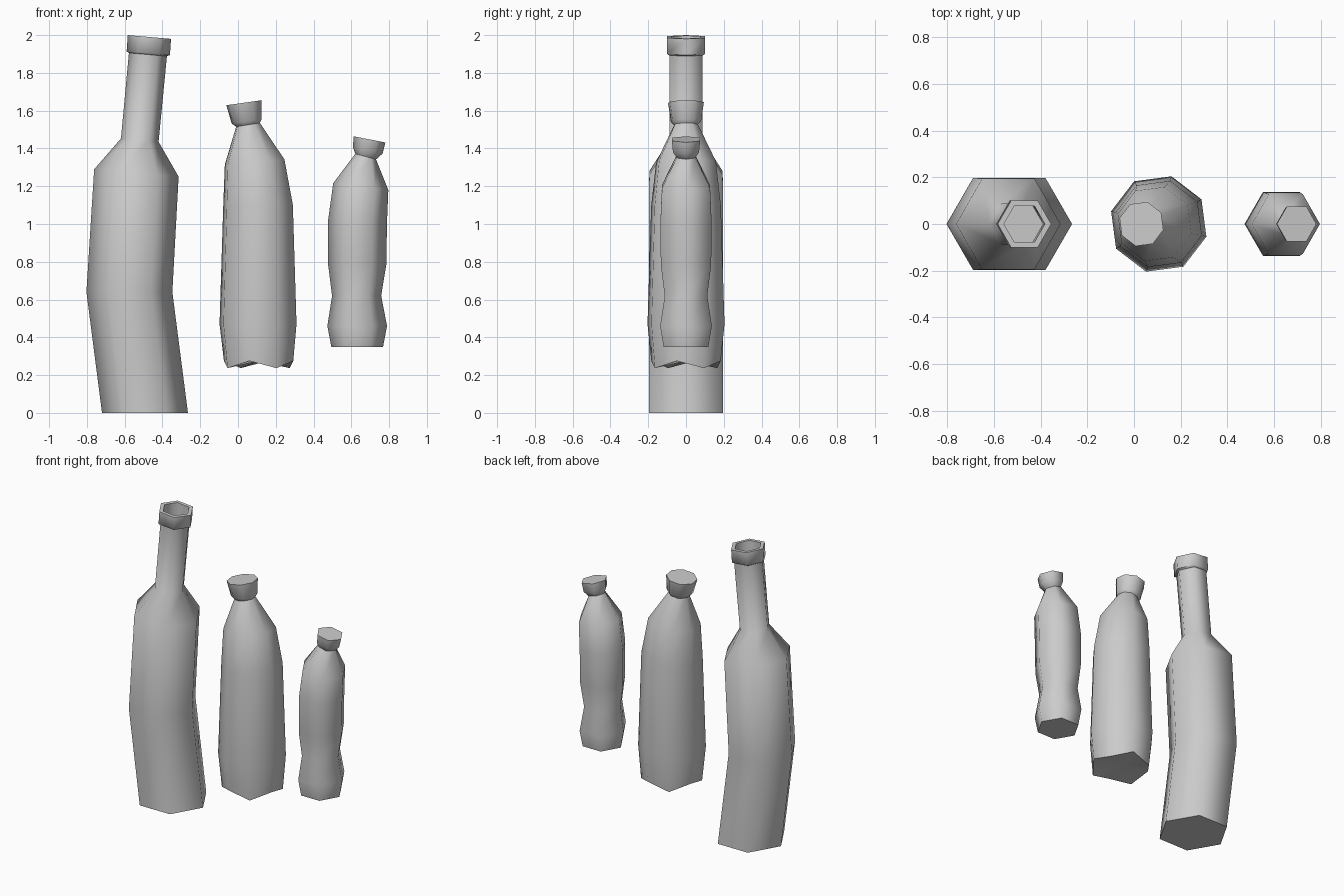
import bpy, bmesh
from math import cos, sin, pi, radians

if "Cube" in bpy.data.objects:
    bpy.data.objects.remove(bpy.data.objects["Cube"])


def loft(name, sides, turn, rings, bottom=True, top=True, scallop=0.0, angle=65):
    """Skin tilted polygon rings (centre x, z, radius, tilt in degrees)."""
    bm = bmesh.new()
    loops = []
    for i, (cx, z, r, tilt) in enumerate(rings):
        t = radians(tilt)
        loop = []
        for k in range(sides):
            a = radians(turn) + 2 * pi * k / sides
            drop = scallop * (k % 2) if i == 0 else 0
            loop.append(bm.verts.new((cx + r * cos(a) * cos(t), r * sin(a),
                                      z + r * cos(a) * sin(t) - drop)))
        loops.append(loop)
    for lo, hi in zip(loops, loops[1:]):
        for k in range(sides):
            n = (k + 1) % sides
            bm.faces.new((lo[k], lo[n], hi[n], hi[k]))
    if bottom and scallop:
        # scalloped foot: fan to a centre point
        c = bm.verts.new((rings[0][0], 0, rings[0][1]))
        for k in range(sides):
            bm.faces.new((loops[0][(k + 1) % sides], loops[0][k], c))
    elif bottom:
        bm.faces.new(loops[0][::-1])
    if top:
        bm.faces.new(loops[-1])
    me = bpy.data.meshes.new(name)
    bm.to_mesh(me)
    bm.free()
    ob = bpy.data.objects.new(name, me)
    bpy.context.collection.objects.link(ob)
    bpy.ops.object.select_all(action='DESELECT')
    ob.select_set(True)
    bpy.context.view_layer.objects.active = ob
    bpy.ops.object.shade_smooth_by_angle(angle=radians(angle))
    return ob


# Tall long-necked bottle
tall_neck = (-0.477, 1.897, 0.101, -5)
loft("tall_bottle_body", 6, 0, [
    (-0.4925, 0.0, 0.2275, 0), (-0.575, 0.64, 0.2275, 0),
    (-0.538, 1.27, 0.2245, -5), (-0.52, 1.444, 0.1, -5), tall_neck], top=False)
# Hollow mouth collar
loft("tall_bottle_collar", 6, 0, [
    tall_neck, (-0.475, 1.904, 0.115, -5), (-0.469, 1.99, 0.115, -5),
    (-0.469, 1.99, 0.088, -5), (-0.476, 1.90, 0.088, -5)],
    bottom=False, angle=61)

# Middle eight-sided bottle with scalloped foot
mid_neck = (0.053, 1.525, 0.066, 9)
loft("middle_bottle_body", 8, -15, [
    (0.109, 0.275, 0.19, 0), (0.106, 0.47, 0.211, 0), (0.106, 1.095, 0.191, 2),
    (0.088, 1.328, 0.164, 5), mid_neck], top=False, scallop=0.038)
loft("middle_bottle_cap", 8, -15, [
    mid_neck, (0.046, 1.543, 0.083, 8), (0.032, 1.642, 0.098, 8)], bottom=False)

# Small waisted bottle
small_neck = (0.676, 1.357, 0.057, -15)
loft("small_bottle_body", 6, 0, [
    (0.631, 0.35, 0.137, 0), (0.631, 0.46, 0.158, 0), (0.628, 0.62, 0.13, 0),
    (0.631, 0.785, 0.154, 0), (0.633, 1.018, 0.156, -1),
    (0.65, 1.198, 0.147, -7), small_neck], top=False)
loft("small_bottle_cap", 6, 0, [
    small_neck, (0.687, 1.389, 0.08, -12), (0.696, 1.448, 0.086, -11)], bottom=False)
